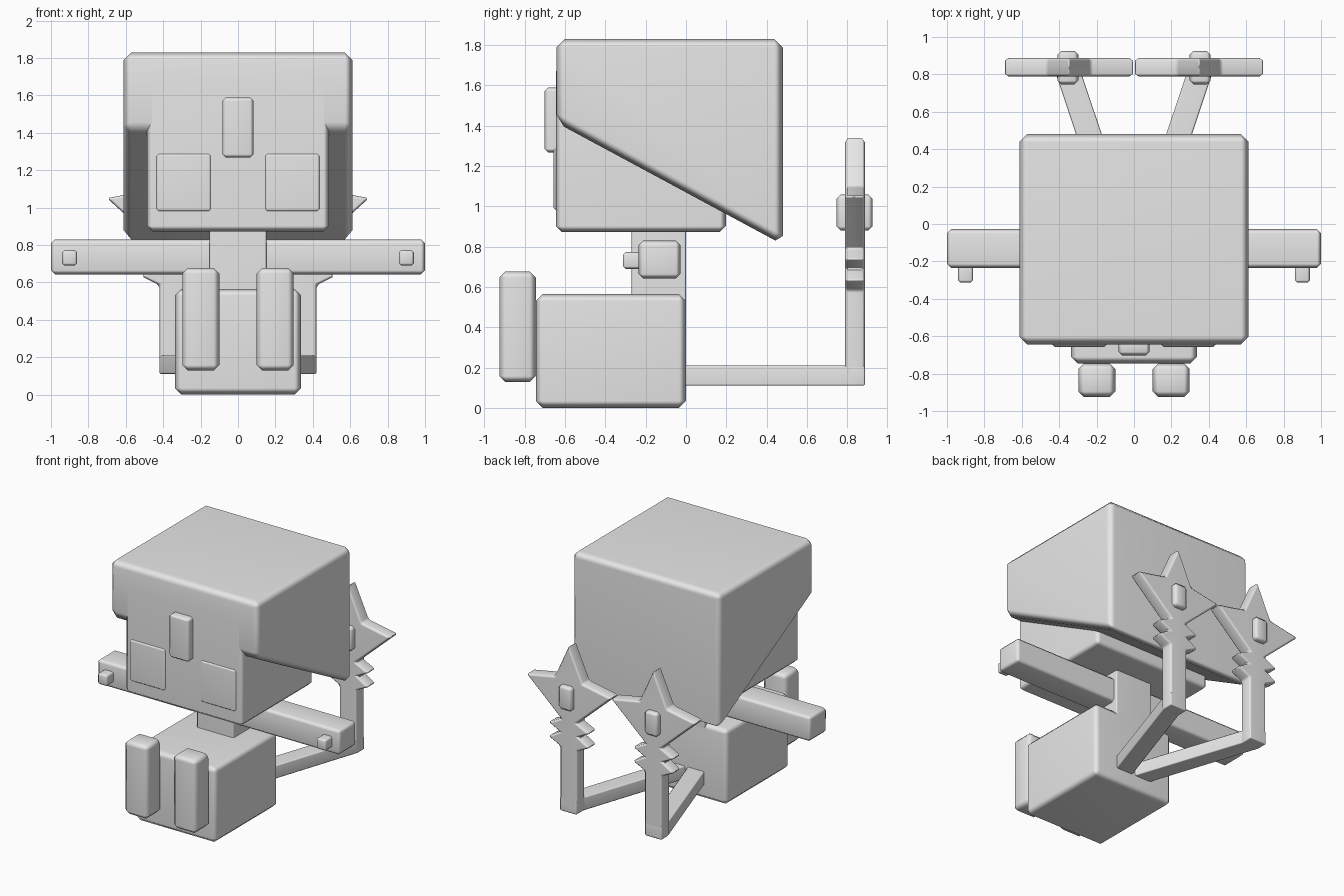
import bpy, bmesh, math
from mathutils import Vector

if "Cube" in bpy.data.objects:
    bpy.data.objects.remove(bpy.data.objects["Cube"])

grey = bpy.data.materials.new("plain_grey")
grey.diffuse_color = (0.8, 0.8, 0.8, 1)
grey.use_nodes = True
grey.node_tree.nodes["Principled BSDF"].inputs["Base Color"].default_value = grey.diffuse_color


def prism(name, pts, axis, lo, hi, bevel):
    """Extrude a 2D profile along an axis, chamfer its edges and shade softly."""
    place = {'X': lambda a, b, d: (d, a, b),
             'Y': lambda a, b, d: (a, d, b),
             'Z': lambda a, b, d: (a, b, d)}[axis]
    bm = bmesh.new()
    face = bm.faces.new([bm.verts.new(place(a, b, lo)) for a, b in pts])
    new = bmesh.ops.extrude_face_region(bm, geom=[face])["geom"]
    bmesh.ops.translate(bm, vec=Vector(place(0, 0, hi - lo)),
                        verts=[v for v in new if isinstance(v, bmesh.types.BMVert)])
    bmesh.ops.recalc_face_normals(bm, faces=bm.faces)
    bmesh.ops.bevel(bm, geom=bm.edges[:], offset=bevel, offset_type='OFFSET',
                    segments=1, profile=0.5, affect='EDGES', clamp_overlap=True)
    bmesh.ops.recalc_face_normals(bm, faces=bm.faces)
    for f in bm.faces:
        f.smooth = True
    me = bpy.data.meshes.new(name)
    bm.to_mesh(me)
    bm.free()
    me.set_sharp_from_angle(angle=math.radians(58))
    me.materials.append(grey)
    ob = bpy.data.objects.new(name, me)
    bpy.context.collection.objects.link(ob)
    wn = ob.modifiers.new("soft_edges", 'WEIGHTED_NORMAL')
    wn.keep_sharp = True
    return ob


def box(name, x, y, z, bevel):
    pts = [(x[0], y[0]), (x[1], y[0]), (x[1], y[1]), (x[0], y[1])]
    return prism(name, pts, 'Z', z[0], z[1], bevel)


# Torso, neck and the straight pair of arms
box("body", (-0.337, 0.337), (-0.745, 0.0), (0.0, 0.565), 0.035)
box("neck", (-0.152, 0.152), (-0.27, 0.0), (0.5, 0.95), 0.008)
box("arms", (-1.0, 1.0), (-0.235, -0.028), (0.642, 0.83), 0.022)

# Head, with the hair as a wedge-bottomed block flush with the face
box("head", (-0.487, 0.487), (-0.645, 0.198), (0.872, 1.7), 0.03)
hair = [(-0.643, 1.83), (0.48, 1.83), (0.48, 0.81), (-0.643, 1.415)]
prism("hair", hair, 'X', -0.613, 0.613, 0.042)
box("forehead_gem", (-0.083, 0.083), (-0.702, -0.6), (1.267, 1.588), 0.018)

# Half outline of the star-tipped tail: distance from its centre line, height
half = [(0.072, 0.11), (0.072, 0.585), (0.17, 0.633), (0.075, 0.69),
        (0.17, 0.738), (0.065, 0.79), (0.352, 1.05), (0.115, 1.095)]
outline = half + [(0, 1.35)] + [(-a, b) for a, b in reversed(half)]

for side, s in (("left", -1), ("right", 1)):
    def span(a, b):
        return tuple(sorted((s * a, s * b)))

    box(side + "_leg", span(0.1, 0.298), (-0.925, -0.745), (0.128, 0.677), 0.03)
    box(side + "_hand", span(0.86, 0.94), (-0.313, -0.2), (0.69, 0.772), 0.012)
    box(side + "_eye", span(0.143, 0.438), (-0.657, -0.6), (0.978, 1.29), 0.015)

    # Tail: slanted bar under the back, upright star plate and its gem
    bar = [(0.0, -0.03), (0.14, -0.03), (0.42, 0.81), (0.42, 0.888),
           (0.28, 0.888), (0.28, 0.80)]
    prism(side + "_tail_bar", [(s * a, b) for a, b in bar], 'Z', 0.11, 0.21, 0.008)
    prism(side + "_tail_star", [(s * 0.348 + a, b) for a, b in outline],
          'Y', 0.788, 0.888, 0.014)
    box(side + "_tail_gem", span(0.298, 0.41), (0.747, 0.925), (0.88, 1.058), 0.02)
